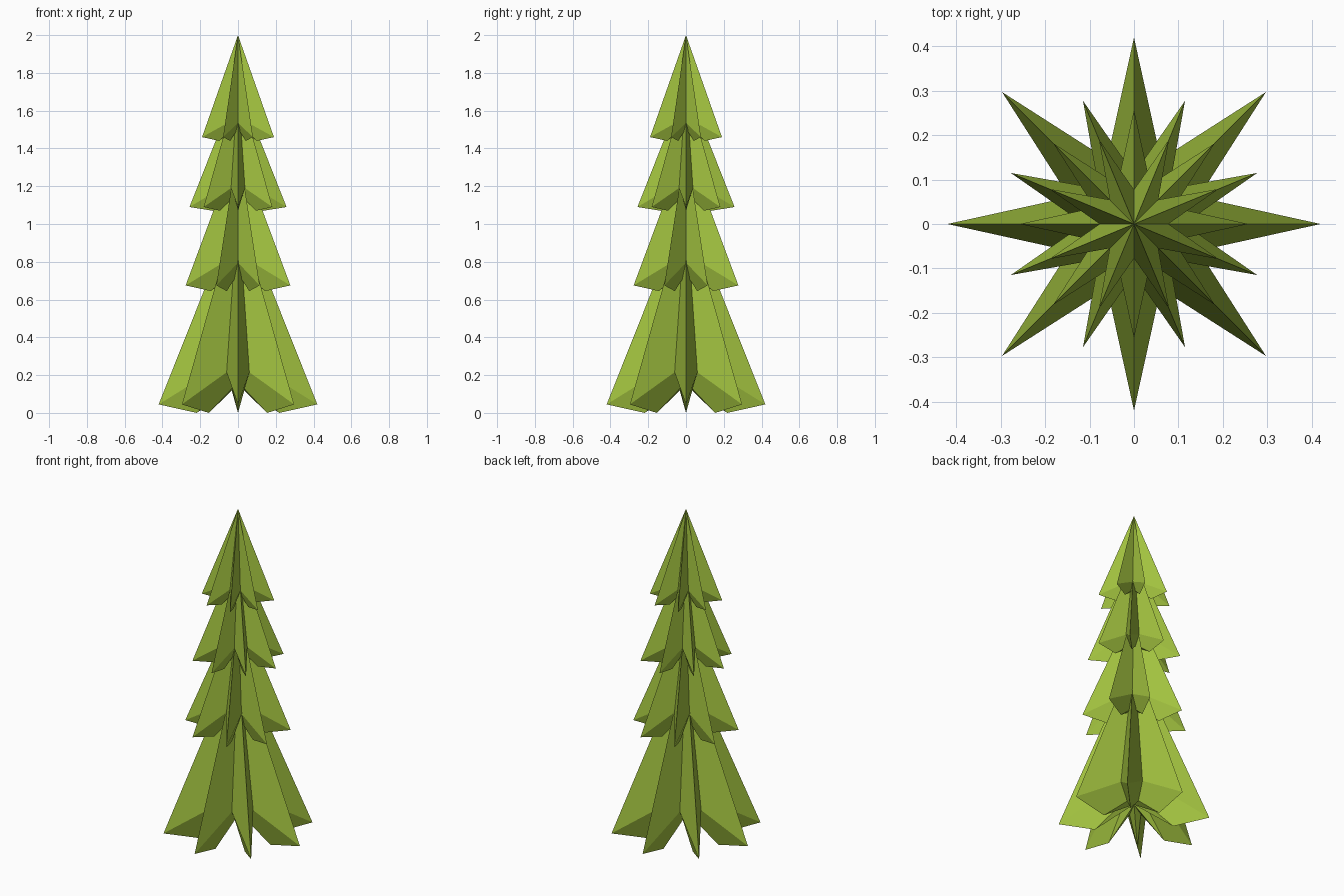
import bpy, bmesh
from math import cos, sin, pi

if "Cube" in bpy.data.objects:
    bpy.data.objects.remove(bpy.data.objects["Cube"])

POINTS = 8

leaf = bpy.data.materials.new("leaf_green")
leaf.diffuse_color = (0.36, 0.54, 0.05, 1)
leaf.use_nodes = True
leaf.node_tree.nodes["Principled BSDF"].inputs["Base Color"].default_value = leaf.diffuse_color


def star_ring(bm, r_tip, z_tip, r_valley, z_valley, turn):
    """Ring of alternating tips and valleys."""
    ring = []
    for i in range(POINTS * 2):
        a = turn + i * pi / POINTS
        r, z = (r_tip, z_tip) if i % 2 == 0 else (r_valley, z_valley)
        ring.append(bm.verts.new((r * cos(a), r * sin(a), z)))
    return ring


def tier(name, apex, radius, z_tip, z_valley, z_keel, z_inner, turn):
    """Star-shaped cone of branches with a bevelled, hollowed underside."""
    bm = bmesh.new()
    top = bm.verts.new((0, 0, apex))
    outer = star_ring(bm, radius, z_tip, radius * 0.375, z_valley, turn)
    inner = star_ring(bm, radius * 0.52, z_keel, radius * 0.195, z_inner, turn)
    centre = bm.verts.new((0, 0, z_inner + 0.02))
    n = len(outer)
    for i in range(n):
        j = (i + 1) % n
        bm.faces.new((top, outer[i], outer[j]))
        bm.faces.new((outer[j], outer[i], inner[i], inner[j]))
        bm.faces.new((inner[j], inner[i], centre))
    bmesh.ops.recalc_face_normals(bm, faces=bm.faces[:])
    mesh = bpy.data.meshes.new(name)
    bm.to_mesh(mesh)
    bm.free()
    mesh.materials.append(leaf)
    bpy.context.collection.objects.link(bpy.data.objects.new(name, mesh))


# Branch tiers, every other one turned half a point
half = pi / POINTS
tier("bottom_branches", 1.10, 0.42, 0.045, 0.215, 0.0, 0.13, 0)
tier("lower_branches", 1.42, 0.30, 0.675, 0.795, 0.645, 0.735, half)
tier("upper_branches", 1.74, 0.257, 1.09, 1.19, 1.07, 1.145, 0)
tier("top_branches", 2.0, 0.206, 1.46, 1.535, 1.44, 1.505, half)
